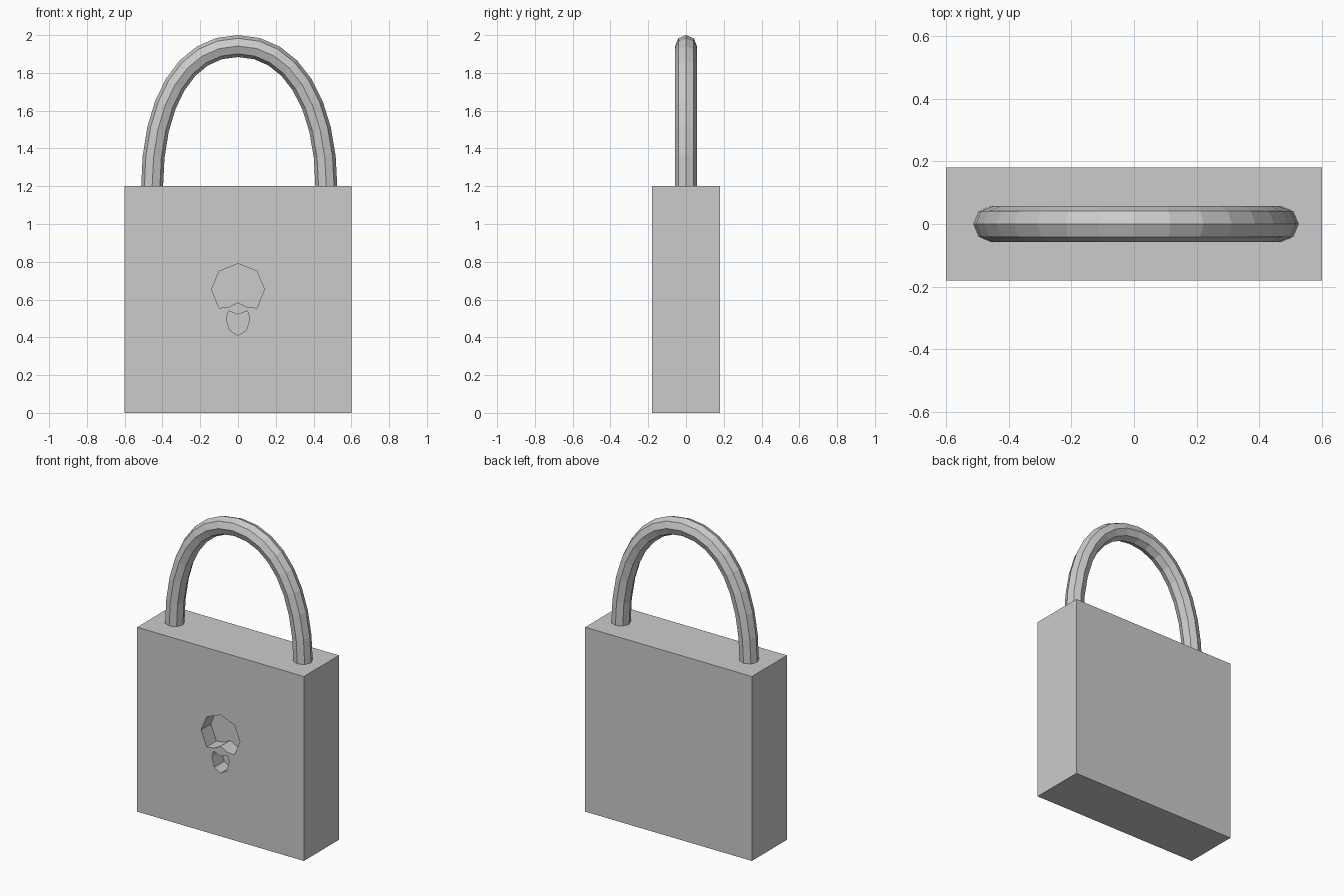
import bpy, bmesh

if "Cube" in bpy.data.objects:
    bpy.data.objects.remove(bpy.data.objects["Cube"])

FRONT, DEPTH = -0.18, 0.1


def add_mesh(name, bm):
    bmesh.ops.recalc_face_normals(bm, faces=bm.faces)
    mesh = bpy.data.meshes.new(name)
    bm.to_mesh(mesh)
    bm.free()
    obj = bpy.data.objects.new(name, mesh)
    bpy.context.collection.objects.link(obj)
    return obj


def recess_cutter(name, half):
    # half: (x, z) from top centre to bottom centre, mirrored across x = 0
    outline = half + [(-x, z) for x, z in reversed(half[1:-1])]
    bm = bmesh.new()
    face = bm.faces.new([bm.verts.new((x, FRONT - 0.1, z)) for x, z in outline])
    ext = bmesh.ops.extrude_face_region(bm, geom=[face])["geom"]
    verts = [g for g in ext if isinstance(g, bmesh.types.BMVert)]
    bmesh.ops.translate(bm, verts=verts, vec=(0, 0.1 + DEPTH, 0))
    obj = add_mesh(name, bm)
    obj.hide_render = True
    obj.hide_set(True)
    return obj


# Lock body
bm = bmesh.new()
bmesh.ops.create_cube(bm, size=1)
bmesh.ops.scale(bm, verts=bm.verts, vec=(1.2, 0.36, 1.2))
bmesh.ops.translate(bm, verts=bm.verts, vec=(0, 0, 0.6))
body = add_mesh("lock_body", bm)

# Keyhole: round upper recess and narrow lower recess
cutters = [
    recess_cutter("keyhole_upper_cutter", [(0, 0.79), (0.1, 0.75), (0.14, 0.655),
                                           (0.1, 0.555), (0.045, 0.562), (0, 0.585)]),
    recess_cutter("keyhole_lower_cutter", [(0, 0.52), (0.05, 0.54), (0.062, 0.5),
                                           (0.044, 0.437), (0, 0.41)]),
]
for cutter in cutters:
    mod = body.modifiers.new(cutter.name, "BOOLEAN")
    mod.operation = "DIFFERENCE"
    mod.solver = "EXACT"
    mod.object = cutter

# Shackle: eight-sided tube along an arch
curve = bpy.data.curves.new("shackle", "CURVE")
curve.dimensions = "3D"
curve.bevel_depth = 0.058
curve.bevel_resolution = 2
curve.resolution_u = 8
curve.use_fill_caps = True
spline = curve.splines.new("BEZIER")
spline.bezier_points.add(2)
arch = [  # left handle, point, right handle as (x, z)
    ((-0.455, 1.0), (-0.455, 1.19), (-0.455, 1.65)),
    ((-0.28, 1.942), (0, 1.942), (0.28, 1.942)),
    ((0.468, 1.65), (0.468, 1.19), (0.468, 1.0)),
]
for point, (left, co, right) in zip(spline.bezier_points, arch):
    point.handle_left_type = point.handle_right_type = "FREE"
    point.handle_left = (left[0], 0, left[1])
    point.co = (co[0], 0, co[1])
    point.handle_right = (right[0], 0, right[1])
spline.use_smooth = False
shackle = bpy.data.objects.new("shackle", curve)
bpy.context.collection.objects.link(shackle)
bpy.context.view_layer.objects.active = shackle
shackle.select_set(True)
bpy.ops.object.convert(target="MESH")
bpy.ops.object.shade_flat()
